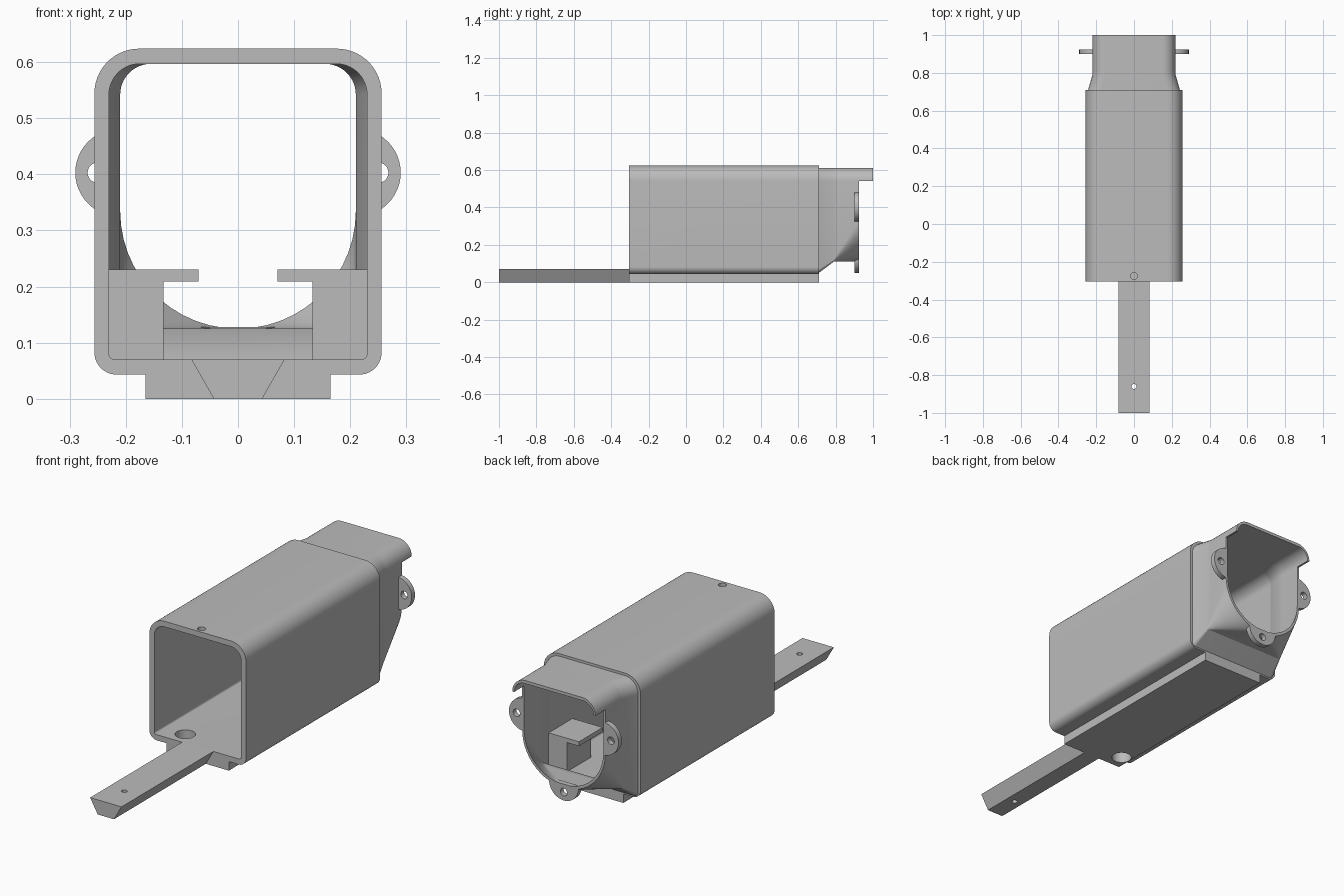
import bpy, bmesh, math
from mathutils import Matrix

if "Cube" in bpy.data.objects:
    bpy.data.objects.remove(bpy.data.objects["Cube"], do_unlink=True)

GREY = bpy.data.materials.new("plain grey")
GREY.use_nodes = True
colour = (0.5, 0.5, 0.5, 1)
GREY.diffuse_color = colour
GREY.node_tree.nodes["Principled BSDF"].inputs["Base Color"].default_value = colour

N = 14  # points per rounded corner
FRONT, SEAM, NECK, REAR = -0.305, 0.71, 0.79, 0.925


def finish(name, bm):
    bmesh.ops.recalc_face_normals(bm, faces=bm.faces)
    mesh = bpy.data.meshes.new(name)
    bm.to_mesh(mesh)
    bm.free()
    mesh.materials.append(GREY)
    ob = bpy.data.objects.new(name, mesh)
    bpy.context.collection.objects.link(ob)
    return ob


def skin(name, rings, loop=False):
    """Bridge rings of points; cap the ends, or join last to first."""
    bm = bmesh.new()
    vs = [[bm.verts.new(p) for p in r] for r in rings]
    n = len(vs[0])
    for a, b in zip(vs, vs[1:] + (vs[:1] if loop else [])):
        for i in range(n):
            j = (i + 1) % n
            bm.faces.new((a[i], a[j], b[j], b[i]))
    if not loop:
        bm.faces.new(vs[0])
        bm.faces.new(vs[-1])
    return finish(name, bm)


def section(hw, z0, z1, rt, rb):
    """Rounded rectangle in x, z with separate top and bottom radii."""
    pts = []
    corners = [(hw - rb, z0 + rb, rb), (hw - rt, z1 - rt, rt),
               (rt - hw, z1 - rt, rt), (rb - hw, z0 + rb, rb)]
    for k, (cx, cz, r) in enumerate(corners):
        for i in range(N):
            a = math.pi / 2 * (k - 1 + i / (N - 1))
            pts.append((cx + r * math.cos(a), cz + r * math.sin(a)))
    return pts


def at(pts, y):
    return [(x, y, z) for x, z in pts]


def prism(name, pts, y0, y1):
    return skin(name, [at(pts, y0), at(pts, y1)])


def box(name, x0, x1, y0, y1, z0, z1):
    return prism(name, [(x0, z0), (x1, z0), (x1, z1), (x0, z1)], y0, y1)


def drill(obs, centre, radius, depth, axis):
    """Cut a round hole through the given objects."""
    bm = bmesh.new()
    bmesh.ops.create_cone(bm, cap_ends=True, segments=32, radius1=radius,
                          radius2=radius, depth=depth)
    turn = {"X": Matrix.Rotation(math.pi / 2, 4, "Y"),
            "Y": Matrix.Rotation(math.pi / 2, 4, "X"), "Z": Matrix()}[axis]
    bm.transform(Matrix.Translation(centre) @ turn)
    cutter = finish("hole_cutter", bm)
    cutter.hide_render = True
    for ob in obs:
        mod = ob.modifiers.new("hole", "BOOLEAN")
        mod.operation, mod.solver, mod.object = "DIFFERENCE", "EXACT", cutter
        bpy.context.view_layer.objects.active = ob
        bpy.ops.object.modifier_apply(modifier=mod.name)
    bpy.data.objects.remove(cutter, do_unlink=True)


# Main square tube
outer = section(0.256, 0.043, 0.624, 0.08, 0.04)
inner = section(0.23, 0.07, 0.597, 0.055, 0.01)
tube = skin("main_tube", [at(outer, FRONT), at(outer, SEAM),
                          at(inner, SEAM), at(inner, FRONT)], loop=True)

# Rail under the tube and dovetail bar ahead of it
rail = box("base_rail", -0.165, 0.165, FRONT, SEAM, 0, 0.055)
bar = prism("dovetail_bar", [(-0.043, 0), (0.043, 0), (0.083, 0.07), (-0.083, 0.07)],
            -1, FRONT)

# Holes in tube, rail and bar
drill([tube], (0, -0.23, 0.27), 0.02, 1, "X")
drill([tube], (0, -0.275, 0.6), 0.018, 0.2, "Z")
drill([tube, rail], (-0.118, -0.23, 0.05), 0.045, 0.3, "Z")
drill([bar], (0, -0.86, 0.05), 0.013, 0.3, "Z")

# Rear neck: square at the seam, narrowing, then blending to a round bottom
neck_out = section(0.22, 0.11, 0.612, 0.07, 0.01)
neck_in = section(0.21, 0.125, 0.597, 0.055, 0.005)
rear_out = section(0.22, 0.11, 0.612, 0.07, 0.2195)
rear_in = section(0.21, 0.125, 0.597, 0.055, 0.2095)


def blend(a, b):
    steps = [i / 6 for i in range(7)]
    return [[(p[0] + (q[0] - p[0]) * t, NECK + (REAR - NECK) * t, p[1] + (q[1] - p[1]) * t)
             for p, q in zip(a, b)] for t in steps]


skin("rear_neck",
     [at(section(0.243, 0.05, 0.612, 0.07, 0.02), SEAM)] + blend(neck_out, rear_out)
     + blend(neck_in, rear_in)[::-1] + [at(inner, SEAM)], loop=True)

# Hood over the rear opening
top = slice(N, 3 * N)
prism("rear_hood", rear_out[top] + rear_in[top][::-1], REAR, 1.0)


# Mounting tabs: half discs with a screw hole
def tab(name, cx, cz, facing):
    arc = [facing - math.pi / 2 + math.pi * i / 24 for i in range(25)]
    ob = prism(name, [(cx + 0.078 * math.cos(a), cz + 0.078 * math.sin(a)) for a in arc],
               0.9, REAR)
    drill([ob], (cx + 0.038 * math.cos(facing), 0.91, cz + 0.038 * math.sin(facing)),
          0.018, 0.2, "Y")


tab("left_tab", 0.212, 0.403, 0)
tab("right_tab", -0.212, 0.403, math.pi)
tab("bottom_tab", 0, 0.128, -math.pi / 2)

# Inner brackets: a post and an overhanging ledge on each side
for side, s in (("left", 1), ("right", -1)):
    box(side + "_bracket_post", s * 0.133, s * 0.232, 0.53, SEAM, 0.068, 0.209)
    box(side + "_bracket_ledge", s * 0.07, s * 0.232, 0.53, SEAM, 0.209, 0.23)

# Smooth the rounded surfaces, keep edges sharp
bpy.ops.object.select_all(action="DESELECT")
for ob in bpy.context.collection.objects:
    if ob.type == "MESH" and GREY.name in ob.data.materials:
        ob.select_set(True)
        bpy.context.view_layer.objects.active = ob
bpy.ops.object.shade_smooth_by_angle(angle=math.radians(30))
